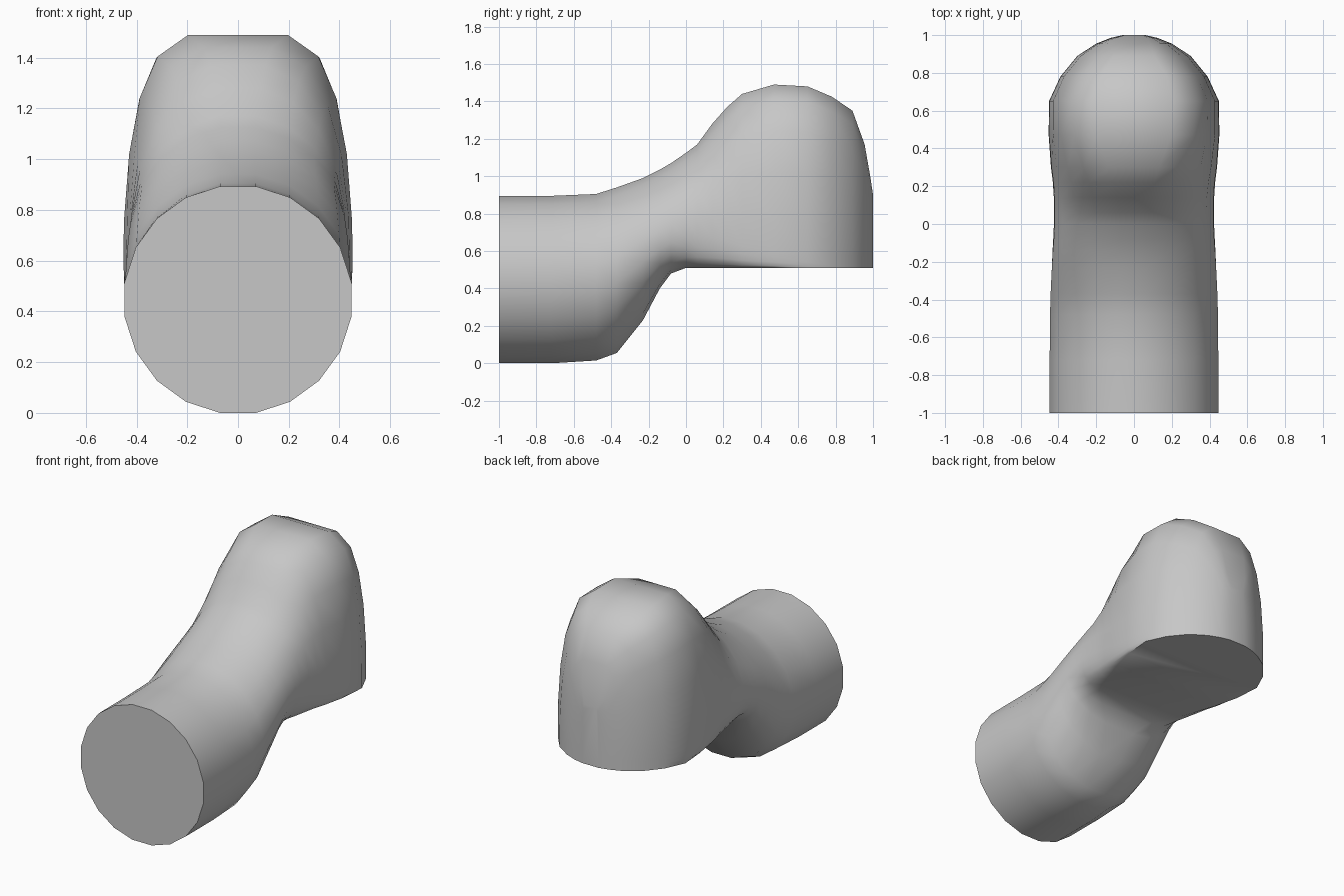
import bpy, bmesh, math

cube = bpy.data.objects.get("Cube")
if cube:
    bpy.data.objects.remove(cube, do_unlink=True)

SIDES = 20

grey = bpy.data.materials.new("plain_grey")
grey.use_nodes = True
colour = (0.57, 0.57, 0.57, 1)
grey.diffuse_color = colour
grey.node_tree.nodes["Principled BSDF"].inputs["Base Color"].default_value = colour

# Slices from front to back: y, top, widest height, bottom, half width,
# upper and lower roundness (1 is round, 0 is square)
slices = [
    (-1.0, .893, .447, 0, .452, 1, 1),
    (-.72, .895, .447, 0, .452, 1, 1),
    (-.48, .905, .45, .015, .45, 1, 1),
    (-.37, .94, .50, .055, .447, 1, 1),
    (-.23, .99, .60, .23, .44, 1, .95),
    (-.14, 1.035, .65, .40, .435, 1, .75),
    (-.08, 1.07, .68, .48, .43, 1, .45),
    (0, 1.125, .71, .51, .425, 1, .22),
    (.06, 1.17, .71, .51, .425, .95, .17),
    (.14, 1.28, .70, .51, .425, .85, .12),
    (.22, 1.37, .68, .51, .43, .75, .09),
    (.30, 1.44, .65, .51, .44, .64, .06),
    (.47, 1.49, .62, .51, .452, .45, .02),
    (.65, 1.48, .62, .51, .45, .42, 0),
    (.78, 1.425, .62, .51, .39, .43, 0),
    (.89, 1.35, .62, .51, .30, .55, 0),
    (.955, 1.17, .62, .51, .20, .45, 0),
    (.985, 1.0, .62, .51, .125, .3, 0),
    (1.0, .90, .62, .51, .06, .15, 0),
]


def ring(bm, y, top, middle, bottom, width, upper, lower):
    """Upright loop with its own rounding above and below the widest height."""
    stretch = 1 / math.cos(math.pi / SIDES)
    verts = []
    for i in range(SIDES):
        t = math.tau * (i + .5) / SIDES
        s, c = math.sin(t), math.cos(t) * stretch
        end, power = (top, upper) if c > 0 else (bottom, lower)
        x = width * math.copysign(abs(s) ** power, s)
        verts.append(bm.verts.new((x, y, middle + (end - middle) * abs(c))))
    return verts


# Elbow pipe: loft the slices from the round mouth to the domed tower
bm = bmesh.new()
rings = [ring(bm, *s) for s in slices]
for r, q in zip(rings, rings[1:]):
    for i in range(SIDES):
        j = (i + 1) % SIDES
        bm.faces.new((r[i], r[j], q[j], q[i]))
bm.faces.new(rings[0])
bm.faces.new(rings[-1])
bmesh.ops.recalc_face_normals(bm, faces=bm.faces)
mesh = bpy.data.meshes.new("elbow_pipe")
bm.to_mesh(mesh)
bm.free()
mesh.materials.append(grey)
pipe = bpy.data.objects.new("elbow_pipe", mesh)
bpy.context.collection.objects.link(pipe)

# Smooth walls with crisp end rims
bpy.ops.object.select_all(action="DESELECT")
pipe.select_set(True)
bpy.context.view_layer.objects.active = pipe
bpy.ops.object.shade_smooth_by_angle(angle=math.radians(40))
